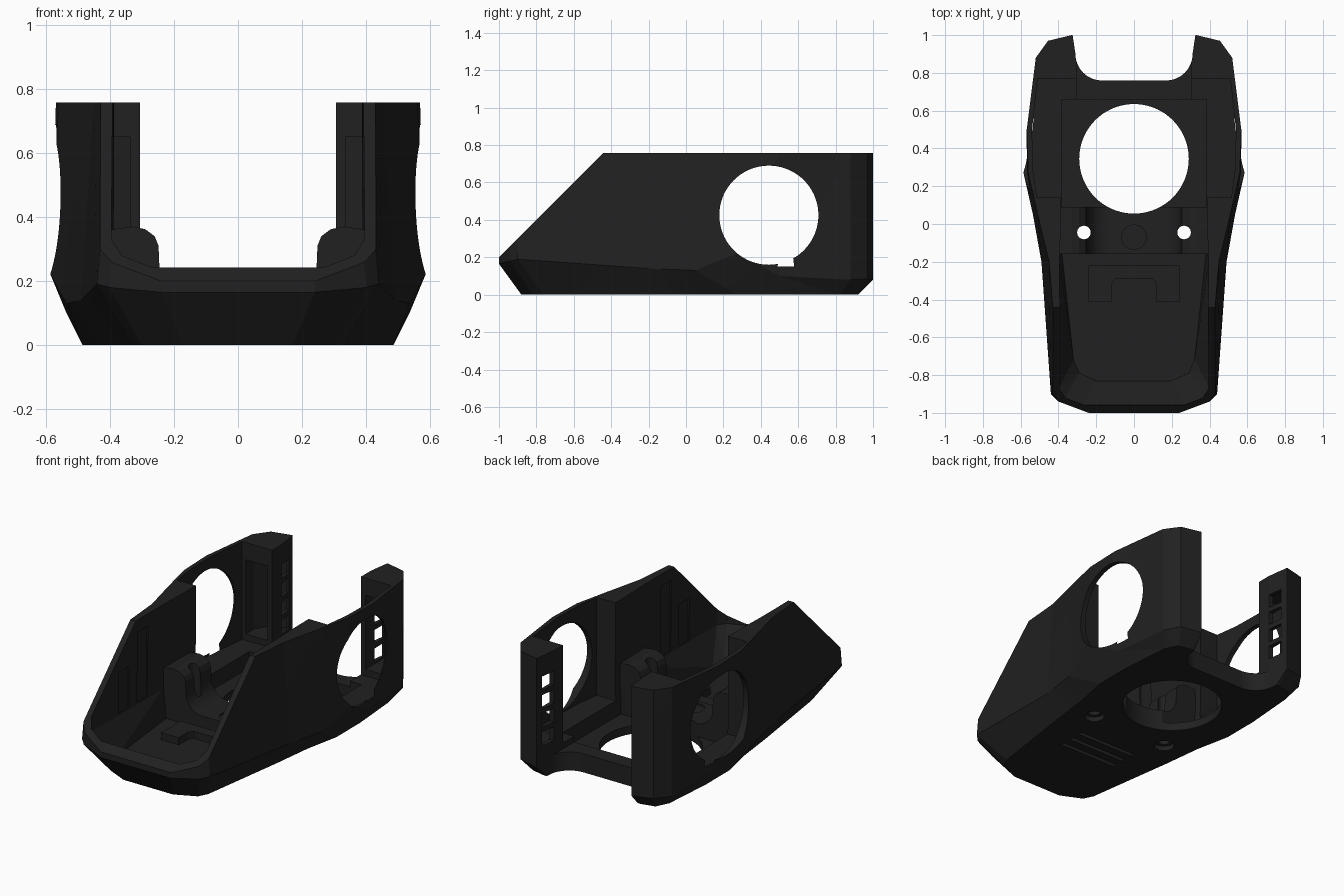
import bpy, bmesh, math

cube = bpy.data.objects.get("Cube")
if cube:
    bpy.data.objects.remove(cube, do_unlink=True)

COLOR = (0.015, 0.015, 0.015, 1)
mat = bpy.data.materials.new("matte black")
mat.use_nodes = True
mat.diffuse_color = COLOR
bsdf = mat.node_tree.nodes["Principled BSDF"]
bsdf.inputs["Base Color"].default_value = COLOR
bsdf.inputs["Roughness"].default_value = 0.8


def make(name, bm):
    bmesh.ops.recalc_face_normals(bm, faces=bm.faces)
    me = bpy.data.meshes.new(name)
    bm.to_mesh(me)
    bm.free()
    me.materials.append(mat)
    ob = bpy.data.objects.new(name, me)
    bpy.context.collection.objects.link(ob)
    return ob


def loft_mesh(rings):
    """Closed solid through rings with equal point counts."""
    bm = bmesh.new()
    vs = [[bm.verts.new(p) for p in r] for r in rings]
    n = len(vs[0])
    for a, b in zip(vs, vs[1:]):
        for i in range(n):
            j = (i + 1) % n
            bm.faces.new((a[i], a[j], b[j], b[i]))
    bm.faces.new(vs[0])
    bm.faces.new(vs[-1])
    bmesh.ops.recalc_face_normals(bm, faces=bm.faces)
    bmesh.ops.triangulate(bm, faces=[f for f in bm.faces if len(f.verts) == 4])
    return bm


def sym(half):
    return half + [(-x, y, z) for x, y, z in reversed(half)]


def at_z(half, z):
    return sym([(x, y, z) for x, y in half])


def prism(name, outline, z0, z1):
    return make(name, loft_mesh([[(x, y, z) for x, y in outline] for z in (z0, z1)]))


def sym_prism(name, half, z0, z1):
    return make(name, loft_mesh([at_z(half, z0), at_z(half, z1)]))


def box(name, x0, x1, y0, y1, z0, z1):
    return prism(name, [(x0, y0), (x1, y0), (x1, y1), (x0, y1)], z0, z1)


def cyl(name, x, y, z, r, depth, axis="z", n=64):
    bm = bmesh.new()
    bmesh.ops.create_cone(bm, cap_ends=True, segments=n, radius1=r, radius2=r, depth=depth)
    ob = make(name, bm)
    for v in ob.data.vertices:
        a, b, c = v.co
        v.co = (x + c, y + b, z - a) if axis == "x" else (x + a, y + b, z + c)
    return ob


def boolean(target, tool, op="DIFFERENCE"):
    mod = target.modifiers.new("cut", "BOOLEAN")
    mod.operation, mod.solver, mod.object = op, "EXACT", tool
    deps = bpy.context.evaluated_depsgraph_get()
    me = bpy.data.meshes.new_from_object(target.evaluated_get(deps))
    target.modifiers.clear()
    target.data = me
    bpy.data.objects.remove(tool, do_unlink=True)


# Outer hull: underside outline, chine and top rim
TOP = 0.757
low = [(.17, -.88), (.3, -.82), (.33, -.76), (.41, -.2), (.44, .05),
       (.485, .27), (.485, .5), (.46, .82), (.42, .9), (.33, .92)]
chine = [(.24, -1, .165), (.4, -.94, .18), (.44, -.9, .19), (.49, -.2, .14), (.535, .05, .13),
         (.585, .27, .22), (.535, .5, .1), (.515, .88, .08), (.455, .97, .085), (.33, 1, .08)]
rim = [(.24, -1), (.36, -.94), (.39, -.9), (.45, -.2), (.51, .05),
       (.56, .27), (.568, .5), (.52, .88), (.455, .97), (.33, 1)]
bm = loft_mesh([at_z(low, 0), sym(chine), at_z(rim, TOP)])
# Sloped front opening
cut = bmesh.ops.bisect_plane(bm, geom=bm.verts[:] + bm.edges[:] + bm.faces[:],
                             plane_co=(0, -1, .2), plane_no=(0, -1, 1), clear_outer=True)
edges = [e for e in cut["geom_cut"] if isinstance(e, bmesh.types.BMEdge)]
bmesh.ops.holes_fill(bm, edges=edges)
body = make("body_shell", bm)

# Front compartment, running back under the middle bay
inner_low = [(.2, -.83), (.29, -.79), (.32, -.72), (.38, -.17), (.385, .3), (.385, .66)]
inner_mid = [(.27, -.957), (.365, -.92), (.4, -.87), (.4, -.17), (.385, .3), (.385, .66)]
inner_top = [(.27, -.957), (.34, -.92), (.365, -.87), (.39, -.17), (.385, .3), (.385, .66)]
boolean(body, make("tool", loft_mesh([at_z(inner_low, .05), at_z(inner_mid, .23),
                                      at_z(inner_top, 1)])))
# Wide middle bay with thin side walls
boolean(body, sym_prism("tool", [(.515, .14), (.535, .29), (.54, .5), (.51, .77)], .15, 1))
# Channel between the rear posts and the rounded rear notch
boolean(body, sym_prism("tool", [(.305, .6), (.305, 1.2)], .115, 1))
arc = [(.17 + .14 * math.sin(t), .9 - .14 * math.cos(t))
       for t in [math.pi / 2 * i / 12 for i in range(13)]]
boolean(body, sym_prism("tool", arc + [(.325, 1), (.325, 1.2)], -.1, 1))

# Saddle across the floor with raised rounded cheeks
dip = [(.245 - .11 * (1 - math.cos(t)), .24 - .11 * math.sin(t))
       for t in [math.pi / 2 * i / 8 for i in range(9)]]
section = [(.4, .03), (.4, .36), (.33, .37), (.29, .362), (.26, .34), (.248, .31)] + dip
saddle = make("saddle", loft_mesh([sym([(x, y, z) for x, z in section]) for y in (-.16, .09)]))
boolean(body, saddle, "UNION")

# Round openings: floor, both sides, screw holes and their recesses
boolean(body, cyl("tool", 0, .345, 0, .29, 1, n=72))
boolean(body, cyl("tool", 0, .443, .425, .265, 2, "x", 72))
boolean(body, cyl("tool", 0, -.07, .14, .065, .04, n=32))
for s in (-1, 1):
    boolean(body, cyl("tool", s * .265, -.045, .3, .036, 1, n=32))
    boolean(body, cyl("tool", s * .265, -.045, 0, .058, .06, n=32))

    # Hollow rear posts with four slots on the inner face
    pocket = [(.335, .7), (.49, .7), (.485, .85), (.43, .945), (.335, .965)]
    boolean(body, prism("tool", [(s * x, y) for x, y in pocket], .19, .65))
    xs = sorted((s * .28, s * .36))
    for i in range(4):
        z = .2 + .115 * i
        boolean(body, box("tool", *xs, .86, .955, z, z + .085))

    # Shallow upright grooves inside the front walls
    xs = sorted((s * .36, s * .405))
    for y in (-.6, -.42):
        boolean(body, box("tool", *xs, y, y + .1, .24, y + 1.1))

# Underside grooves
for y in (-.42, -.34, -.26):
    boolean(body, box("tool", -.2, .2, y, y + .025, -.1, .02))

# Raised U-shaped latch on the compartment floor
latch = [(.24, -.41), (.24, -.22)]
latch_inner = [(.12, -.41), (.12, -.32), (.1, -.29)]
u_half = latch_inner[::-1] + latch
sym_prism("latch", u_half, .03, .095)

# Crisp creases, smooth round openings
for ob in bpy.context.scene.objects:
    ob.select_set(ob.type == "MESH")
bpy.context.view_layer.objects.active = body
bpy.ops.object.shade_smooth_by_angle(angle=math.radians(8))
